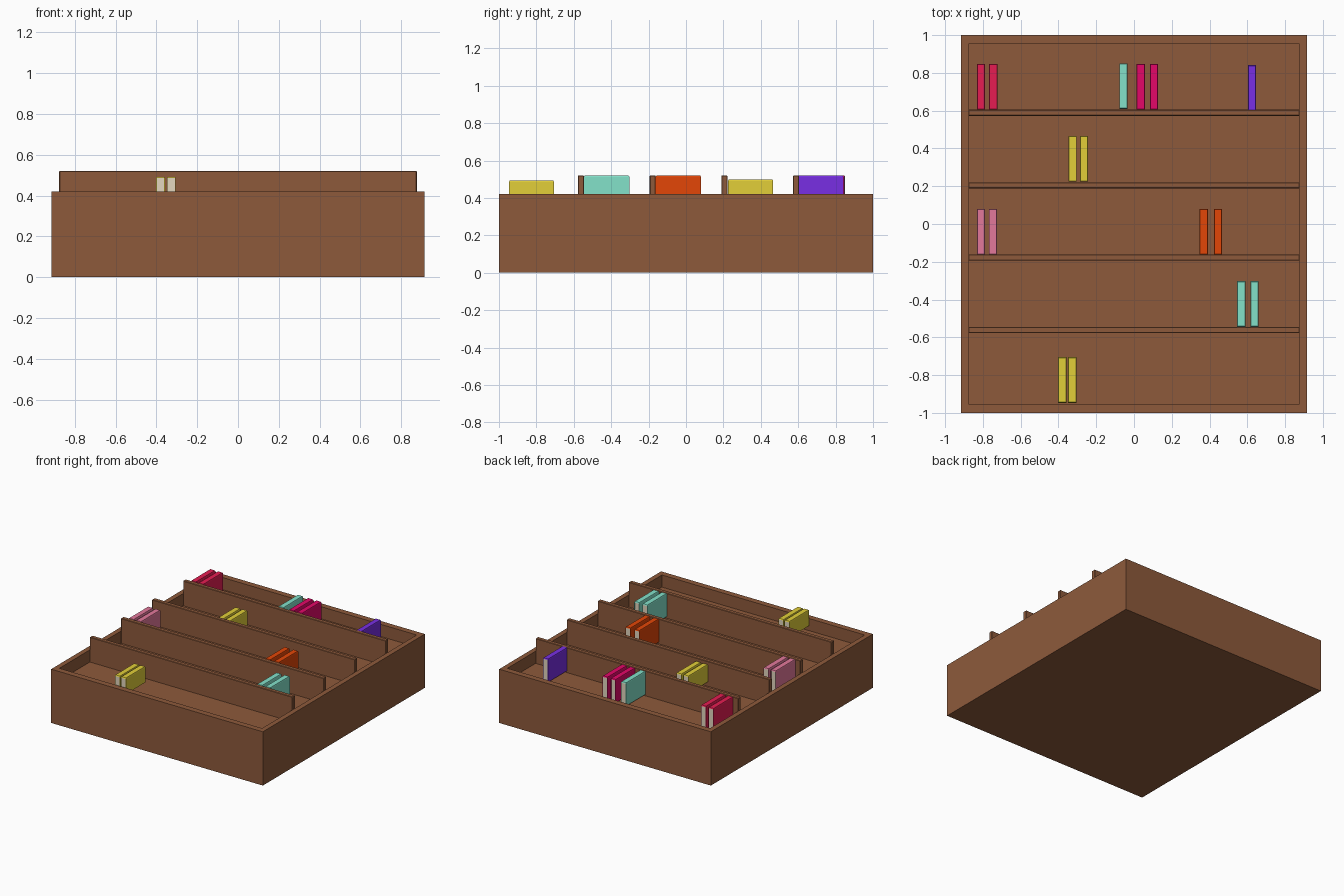
import bpy
import bmesh

cube = bpy.data.objects.get("Cube")
if cube:
    bpy.data.objects.remove(cube, do_unlink=True)

FLOOR, RIM = 0.325, 0.42
INNER_X, INNER_Y = 0.876, 0.954


def material(name, rgb):
    m = bpy.data.materials.new(name)
    m.use_nodes = True
    m.diffuse_color = (*rgb, 1)
    m.node_tree.nodes["Principled BSDF"].inputs["Base Color"].default_value = (*rgb, 1)
    return m


wood = material("brown wood", (0.27, 0.102, 0.044))
cream = material("cream paper", (0.77, 0.68, 0.52))
red = material("crimson", (0.79, 0.012, 0.085))
magenta = material("magenta", (0.77, 0.002, 0.14))
teal = material("pale turquoise", (0.23, 0.76, 0.59))
purple = material("purple", (0.19, 0.028, 0.77))
yellow = material("mustard yellow", (0.76, 0.62, 0.04))
pink = material("dusty pink", (0.77, 0.19, 0.33))
orange = material("burnt orange", (0.77, 0.061, 0.002))


def finish(name, bm, mat):
    bmesh.ops.recalc_face_normals(bm, faces=bm.faces)
    mesh = bpy.data.meshes.new(name)
    bm.to_mesh(mesh)
    bm.free()
    mesh.materials.append(mat)
    ob = bpy.data.objects.new(name, mesh)
    bpy.context.collection.objects.link(ob)
    return ob


def add_box(bm, x, y, z):
    verts = bmesh.ops.create_cube(bm, size=1)["verts"]
    for v in verts:
        for i, (lo, hi) in enumerate((x, y, z)):
            v.co[i] = hi if v.co[i] > 0 else lo
    return verts


def box(name, x, y, z, mat):
    bm = bmesh.new()
    add_box(bm, x, y, z)
    return finish(name, bm, mat)


# Bookcase lying on its back: solid box with a sunken recess
bm = bmesh.new()
add_box(bm, (-0.915, 0.915), (-1, 1), (0, RIM))
top = max(bm.faces, key=lambda f: f.calc_center_median().z)
bmesh.ops.inset_individual(bm, faces=[top], thickness=0.04)
for v in top.verts:
    v.co.x = INNER_X if v.co.x > 0 else -INNER_X
    v.co.y = INNER_Y if v.co.y > 0 else -INNER_Y
sunk = bmesh.ops.extrude_face_region(bm, geom=[top])["geom"]
bmesh.ops.delete(bm, geom=[top], context="FACES_ONLY")
bmesh.ops.translate(bm, verts=[g for g in sunk if isinstance(g, bmesh.types.BMVert)],
                    vec=(0, 0, FLOOR - RIM))
finish("bookcase_frame", bm, wood)

# Shelves stand proud of the frame
for i, y in enumerate((-0.562, -0.178, 0.205, 0.589)):
    shelf = box(f"shelf_{i + 1}", (-INNER_X, INNER_X), (y - 0.016, y + 0.016),
                (FLOOR - 0.01, 0.52), wood)
    bevel = shelf.modifiers.new("soft_edges", "BEVEL")
    bevel.width = 0.003
    bevel.segments = 1


def book(name, x, y, top_z, mat, width=0.043, height=0.242):
    board, lip, spine_depth = 0.004, 0.002, 0.007
    x0, x1, y1 = x - width / 2, x + width / 2, y + height
    # Smaller books share the same mid-depth as the larger ones
    base, spine_z = 0.86 - top_z, top_z - spine_depth
    # Cover: two boards and a spine with softened ends
    bm = bmesh.new()
    for a in (x0, x1 - board):
        add_box(bm, (a, a + board), (y, y1), (base, spine_z))
    for v in add_box(bm, (x0, x1), (y, y1), (spine_z, top_z)):
        if v.co.z > top_z - 0.001:
            v.co.y += 0.004 if v.co.y < y + height / 2 else -0.004
            v.co.x += 0.002 if v.co.x < x else -0.002
    finish(name + "_cover", bm, mat)
    # Page block between the boards
    box(name + "_pages", (x0 + board, x1 - board), (y + lip, y1 - lip),
        (base + lip, spine_z), cream)


# Rows of books: name, colour, shelf base, spine height, positions
groups = (
    ("crimson_book", red, 0.606, 0.52, (-0.81, -0.745)),
    ("turquoise_upper_book", teal, 0.609, 0.52, (-0.056,)),
    ("magenta_book", magenta, 0.606, 0.52, (0.036, 0.106)),
    ("purple_book", purple, 0.599, 0.52, (0.625,)),
    ("yellow_upper_book", yellow, 0.224, 0.498, (-0.325, -0.265)),
    ("pink_book", pink, -0.162, 0.52, (-0.81, -0.747)),
    ("orange_book", orange, -0.162, 0.52, (0.369, 0.445)),
    ("turquoise_lower_book", teal, -0.545, 0.52, (0.568, 0.638)),
    ("yellow_lower_book", yellow, -0.947, 0.492, (-0.38, -0.327)),
)
for name, mat, y, top_z, places in groups:
    for i, x in enumerate(places):
        book(f"{name}_{i + 1}", x, y, top_z, mat)
